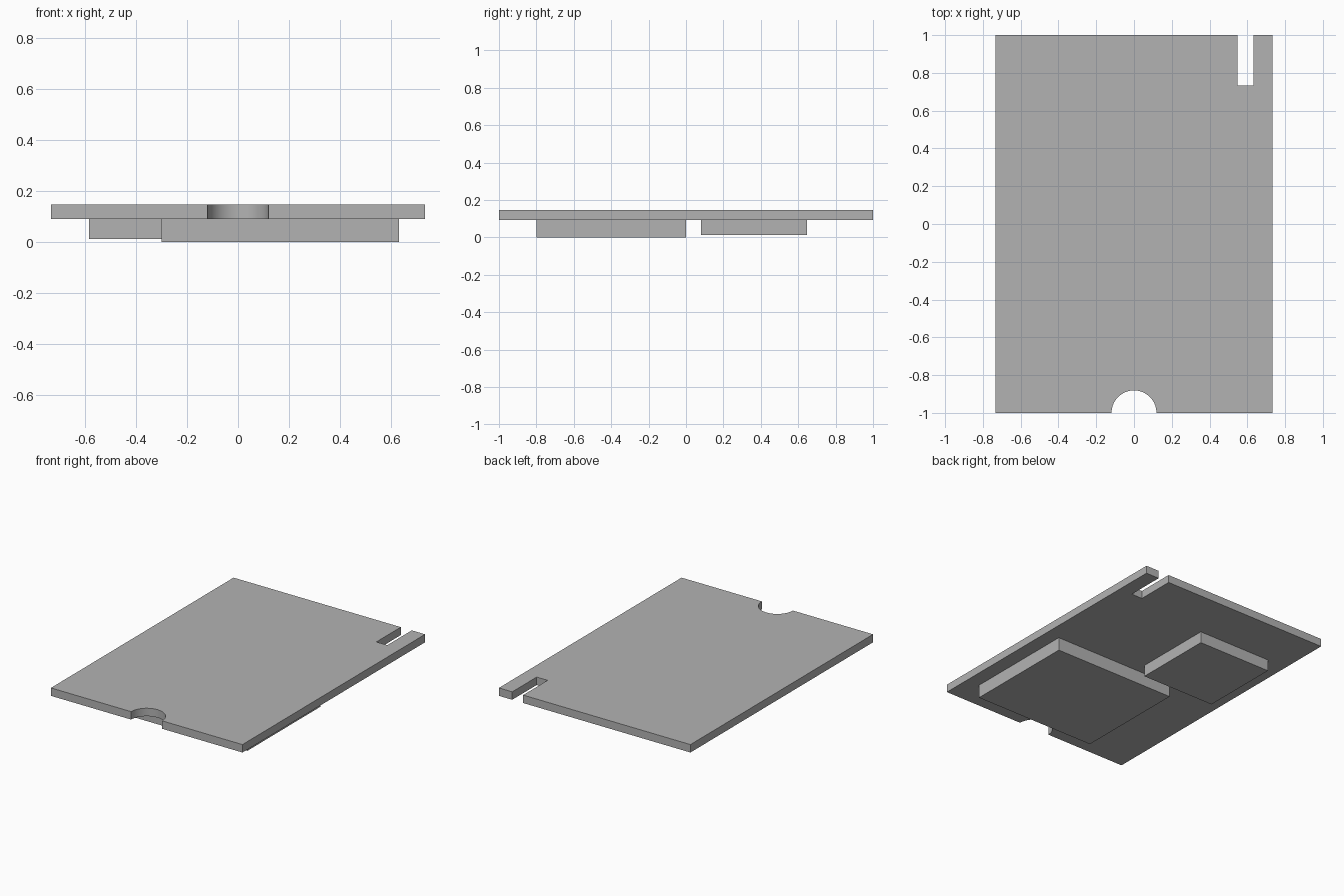
import bpy
import bmesh
import math

default = bpy.data.objects.get("Cube")
if default:
    bpy.data.objects.remove(default, do_unlink=True)

grey = bpy.data.materials.new("mid grey")
grey.use_nodes = True
colour = (0.45, 0.45, 0.45, 1)
grey.diffuse_color = colour
grey.node_tree.nodes["Principled BSDF"].inputs["Base Color"].default_value = colour

TOP, UNDERSIDE = 0.147, 0.092


def prism(name, outline, z0, z1):
    """Extrude a counter-clockwise outline from z0 up to z1."""
    bm = bmesh.new()
    base = bm.faces.new([bm.verts.new((x, y, z0)) for x, y in outline])
    raised = bmesh.ops.extrude_face_region(bm, geom=[base], use_keep_orig=True)
    for item in raised["geom"]:
        if isinstance(item, bmesh.types.BMVert):
            item.co.z = z1
    bmesh.ops.recalc_face_normals(bm, faces=bm.faces)
    mesh = bpy.data.meshes.new(name)
    bm.to_mesh(mesh)
    bm.free()
    mesh.materials.append(grey)
    obj = bpy.data.objects.new(name, mesh)
    bpy.context.collection.objects.link(obj)
    return obj


def block(name, x0, x1, y0, y1, z0):
    return prism(name, [(x0, y0), (x1, y0), (x1, y1), (x0, y1)], z0, UNDERSIDE)


# Board with a half-round thumb notch at the front and a slot at the back
W, R, STEPS = 0.734, 0.119, 32
notch = [(-R * math.cos(math.pi * i / STEPS), -1 + R * math.sin(math.pi * i / STEPS))
         for i in range(STEPS + 1)]
slot = [(0.632, 1), (0.632, 0.732), (0.548, 0.732), (0.548, 1)]
board = prism("board", [(-W, -1)] + notch + [(W, -1), (W, 1)] + slot + [(-W, 1)],
              UNDERSIDE, TOP)

# Raised blocks on the underside
block("large_underside_block", -0.3, 0.632, -0.8, 0, 0)
block("small_underside_block", -0.584, -0.02, 0.08, 0.646, 0.012)

# Smooth the notch wall only
bpy.ops.object.select_all(action="DESELECT")
board.select_set(True)
bpy.context.view_layer.objects.active = board
bpy.ops.object.shade_smooth_by_angle(angle=math.radians(30))
